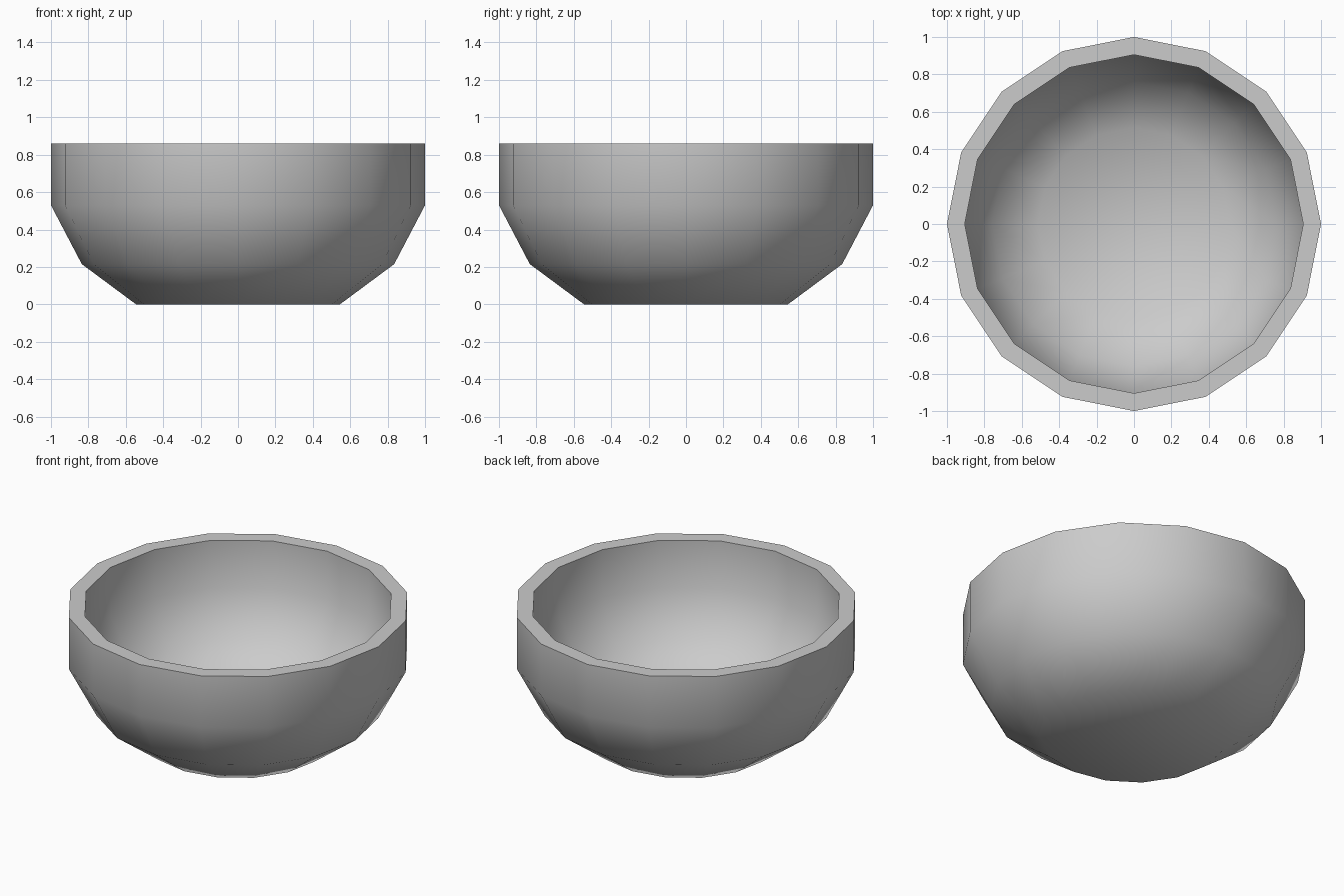
import bpy, bmesh, math

if "Cube" in bpy.data.objects:
    bpy.data.objects.remove(bpy.data.objects["Cube"])

SIDES = 16

# Closed wall profile (radius, height): outside going up, then inside going down
profile = [(0.545, 0.0), (0.835, 0.215), (1.0, 0.53), (1.0, 0.86),
           (0.905, 0.86), (0.905, 0.555), (0.76, 0.285), (0.515, 0.1)]

bm = bmesh.new()
rings = []
for r, z in profile:
    rings.append([bm.verts.new((r * math.cos(2 * math.pi * i / SIDES),
                                r * math.sin(2 * math.pi * i / SIDES), z))
                  for i in range(SIDES)])

# Wall and rim
for a, b in zip(rings, rings[1:]):
    for i in range(SIDES):
        j = (i + 1) % SIDES
        bm.faces.new((a[i], a[j], b[j], b[i]))

# Underside and inner floor
bm.faces.new(rings[0][::-1])
bm.faces.new(rings[-1])
bmesh.ops.recalc_face_normals(bm, faces=bm.faces[:])

mesh = bpy.data.meshes.new("bowl")
bm.to_mesh(mesh)
bm.free()
bowl = bpy.data.objects.new("bowl", mesh)
bpy.context.collection.objects.link(bowl)

# Plain grey material
grey = bpy.data.materials.new("light grey")
grey.diffuse_color = (0.6, 0.6, 0.6, 1)
grey.use_nodes = True
grey.node_tree.nodes["Principled BSDF"].inputs["Base Color"].default_value = grey.diffuse_color
mesh.materials.append(grey)

# Smooth body, sharp rim
bpy.context.view_layer.objects.active = bowl
bowl.select_set(True)
bpy.ops.object.shade_smooth_by_angle(angle=math.radians(50))
